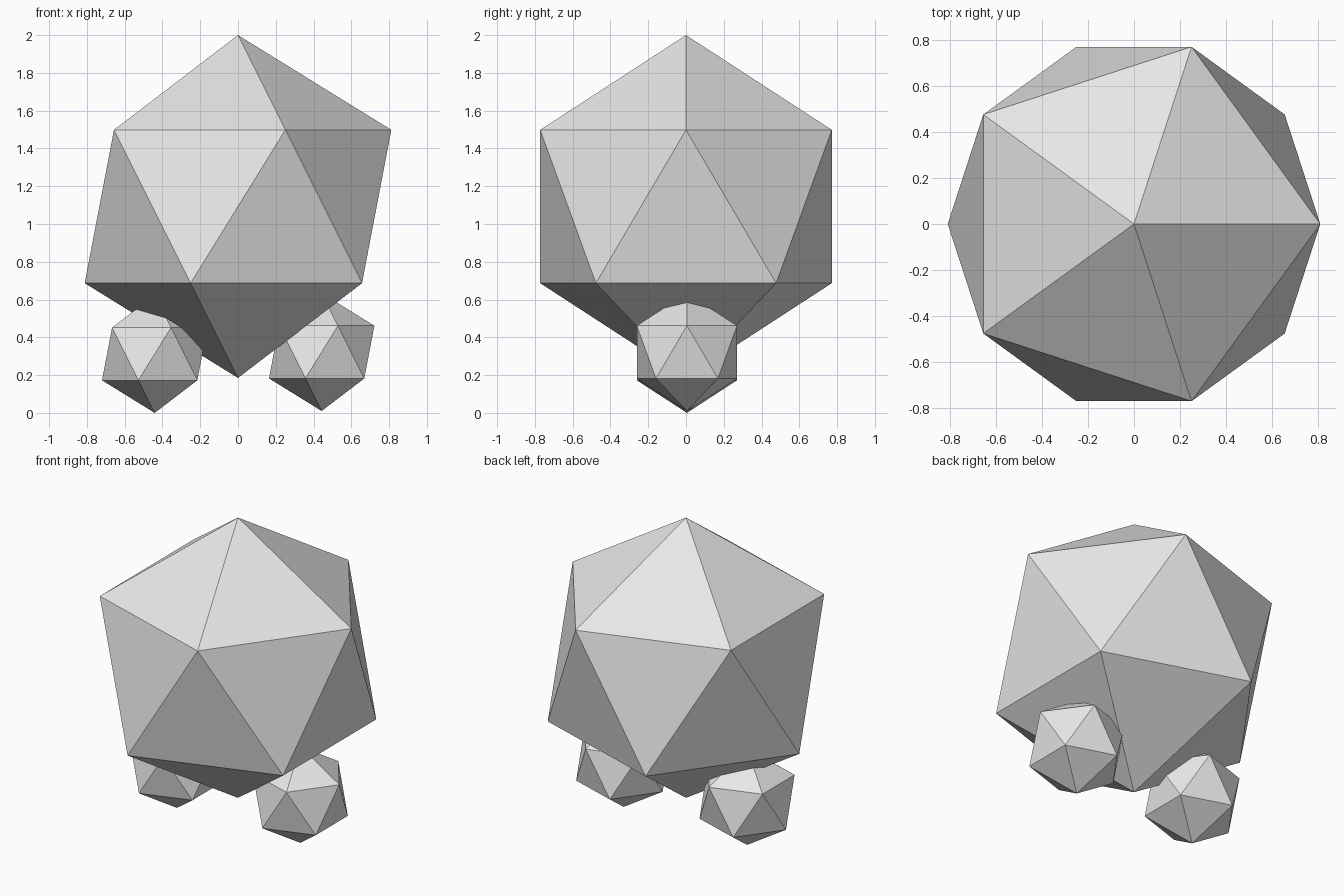
import bpy

# Clear the default cube only
cube = bpy.data.objects.get("Cube")
if cube:
    bpy.data.objects.remove(cube, do_unlink=True)

# Single pale grey colour
GREY = (0.8, 0.8, 0.8, 1.0)
grey = bpy.data.materials.new("pale_grey")
grey.use_nodes = True
grey.diffuse_color = GREY
grey.node_tree.nodes["Principled BSDF"].inputs["Base Color"].default_value = GREY


def icosahedron(name, radius, location):
    """Flat-shaded twenty-sided ball standing on one vertex."""
    bpy.ops.mesh.primitive_ico_sphere_add(
        subdivisions=1, radius=radius, location=location)
    obj = bpy.context.object
    obj.name = obj.data.name = name
    obj.data.materials.append(grey)
    bpy.ops.object.shade_flat()
    return obj


# Large body, with two small feet sunk into its underside
icosahedron("body", 0.9075, (0, 0, 1.0925))
icosahedron("right_foot", 0.312, (-0.441, 0.005, 0.312))
icosahedron("left_foot", 0.312, (0.443, 0.005, 0.322))
